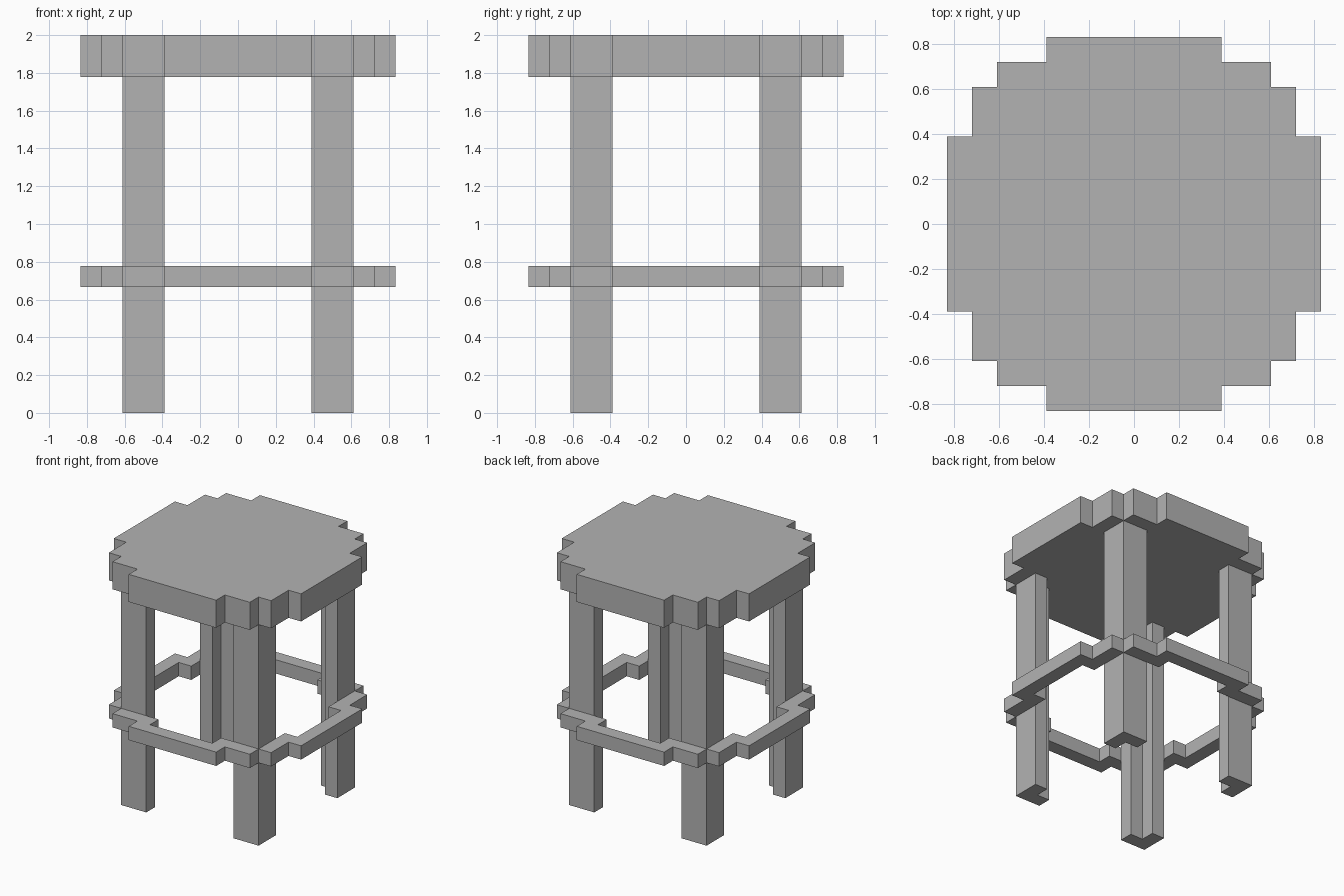
import bpy, bmesh
from mathutils import Matrix
from math import pi

if "Cube" in bpy.data.objects:
    bpy.data.objects.remove(bpy.data.objects["Cube"], do_unlink=True)

U = 1 / 9  # one block step; all part sizes below are in steps

grey = bpy.data.materials.new("plain_grey")
grey.use_nodes = True
grey.diffuse_color = (0.45, 0.45, 0.45, 1)
grey.node_tree.nodes["Principled BSDF"].inputs["Base Color"].default_value = grey.diffuse_color


def slab(name, outline, z0, z1, quarter=0):
    """Extrude a flat outline from z0 to z1, turned by quarter turns about z."""
    bm = bmesh.new()
    face = bm.faces.new([bm.verts.new((x * U, y * U, z0 * U)) for x, y in outline])
    grown = bmesh.ops.extrude_face_region(bm, geom=[face], use_keep_orig=True)
    top = [v for v in grown["geom"] if isinstance(v, bmesh.types.BMVert)]
    bmesh.ops.translate(bm, verts=top, vec=(0, 0, (z1 - z0) * U))
    bmesh.ops.rotate(bm, verts=bm.verts, matrix=Matrix.Rotation(quarter * pi / 2, 3, "Z"))
    bmesh.ops.recalc_face_normals(bm, faces=bm.faces)
    mesh = bpy.data.meshes.new(name)
    bm.to_mesh(mesh)
    bm.free()
    mesh.materials.append(grey)
    obj = bpy.data.objects.new(name, mesh)
    bpy.context.collection.objects.link(obj)
    return obj


# Round stepped seat: one stepped corner repeated four times
corner = [(7.5, 3.5), (6.5, 3.5), (6.5, 5.5), (5.5, 5.5), (5.5, 6.5), (3.5, 6.5), (3.5, 7.5)]
seat_outline = []
for turn in range(4):
    for x, y in corner:
        seat_outline.append((x, y))
    corner = [(-y, x) for x, y in corner]
    if turn < 3:
        continue
slab("seat", seat_outline, 16, 18)

# Angle-section legs, hollow on the inner corner
leg = [(5.5, 5.5), (3.5, 5.5), (3.5, 4.5), (4.5, 4.5), (4.5, 3.5), (5.5, 3.5)]

# Footrest side: an outer bar with a stepped bracket at each end
half = [(3.5, 7.5), (3.5, 6.5), (5.5, 6.5), (5.5, 5.5), (2.5, 5.5), (2.5, 6.5)]
rail = half + [(-x, y) for x, y in reversed(half)]

leg_names = ["back_left", "back_right", "front_right", "front_left"]
rail_names = ["back", "right", "front", "left"]
for turn in range(4):
    slab(leg_names[turn] + "_leg", leg, 0, 16, turn)
    slab(rail_names[turn] + "_footrest", rail, 6, 7, turn)
